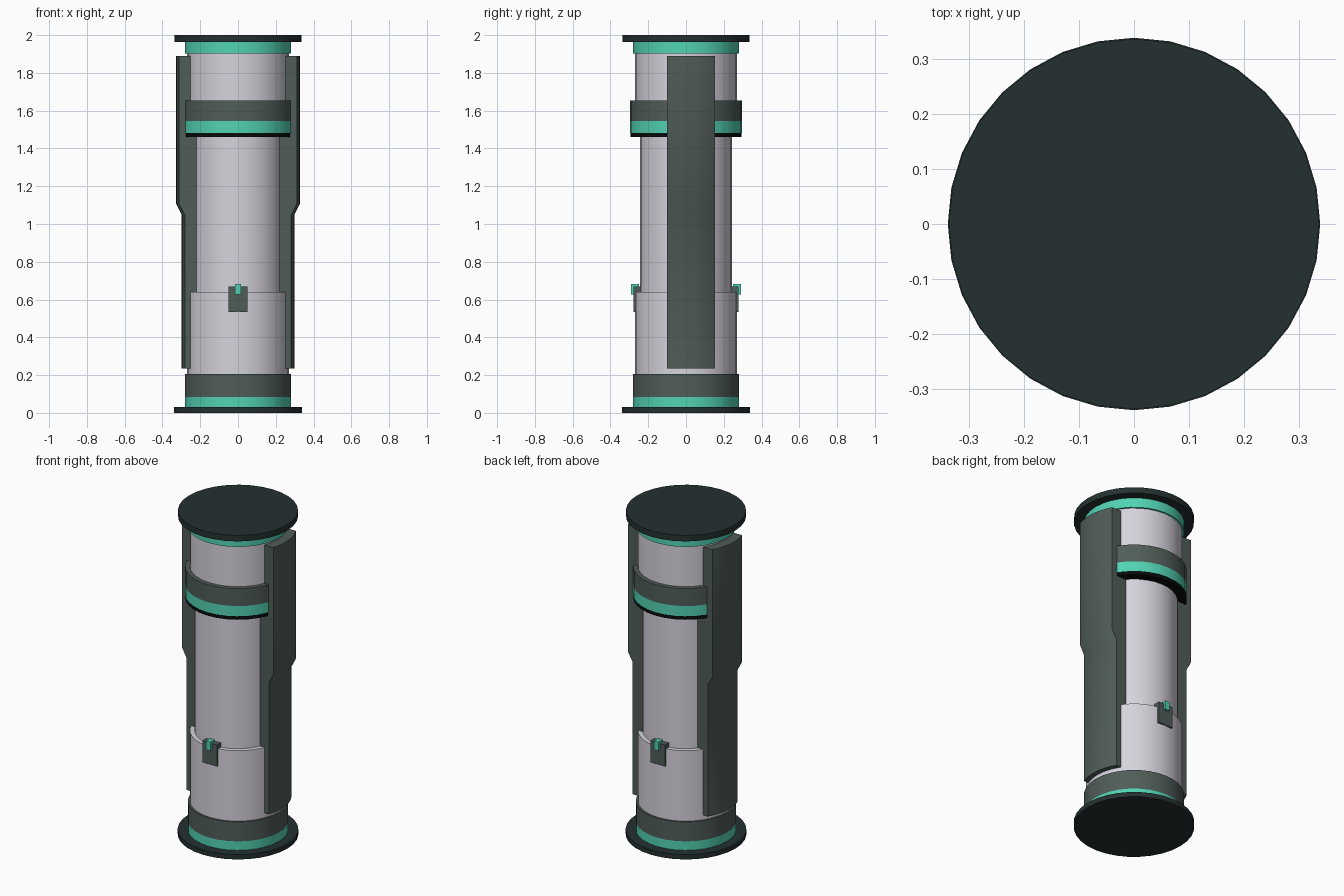
import bpy, bmesh, math

if "Cube" in bpy.data.objects:
    bpy.data.objects.remove(bpy.data.objects["Cube"])

SIDES = 32


def material(name, r, g, b):
    def lin(c):
        c /= 255
        return c / 12.92 if c <= 0.04045 else ((c + 0.055) / 1.055) ** 2.4
    m = bpy.data.materials.new(name)
    m.diffuse_color = (lin(r), lin(g), lin(b), 1)
    m.use_nodes = True
    m.node_tree.nodes["Principled BSDF"].inputs["Base Color"].default_value = m.diffuse_color
    return m


PALE = material("pale grey", 214, 211, 220)
GREY = material("green grey", 80, 93, 88)
TEAL = material("teal", 82, 211, 180)
DARK = material("dark green", 36, 48, 48)
BLACK = material("black", 9, 12, 12)


def finish(name, bm, mat, smooth=True):
    bmesh.ops.recalc_face_normals(bm, faces=bm.faces)
    mesh = bpy.data.meshes.new(name)
    bm.to_mesh(mesh)
    bm.free()
    mesh.materials.append(mat)
    ob = bpy.data.objects.new(name, mesh)
    bpy.context.collection.objects.link(ob)
    if smooth:
        bpy.ops.object.select_all(action='DESELECT')
        ob.select_set(True)
        bpy.context.view_layer.objects.active = ob
        bpy.ops.object.shade_smooth_by_angle(angle=math.radians(30))
    return ob


def mirror(ob, axis):
    mod = ob.modifiers.new("mirror", 'MIRROR')
    mod.use_axis = [i == axis for i in range(3)]
    mod.use_mirror_merge = False


def lathe(name, profile, mat, closed=False):
    """Revolve a (radius, height) profile around z."""
    bm = bmesh.new()
    vs = [bm.verts.new((r, 0, z)) for r, z in profile]
    es = [bm.edges.new(p) for p in zip(vs, vs[1:])]
    if closed:
        es.append(bm.edges.new((vs[-1], vs[0])))
    bmesh.ops.spin(bm, geom=vs + es, cent=(0, 0, 0), axis=(0, 0, 1),
                   angle=math.tau, steps=SIDES, use_duplicate=False)
    bmesh.ops.remove_doubles(bm, verts=bm.verts, dist=1e-5)
    return finish(name, bm, mat)


def disc(name, r, z0, z1):
    lathe(name, [(0, z0), (r, z0), (r, z1), (0, z1)], DARK)


def ring(name, r, z0, z1, mat, inner=0.24):
    lathe(name, [(inner, z0), (r, z0), (r, z1), (inner, z1)], mat, True)


def box(bm, x, y0, y1, z0, z1):
    for v in bmesh.ops.create_cube(bm, size=1)["verts"]:
        v.co = (v.co.x * 2 * x, y0 if v.co.y < 0 else y1, z0 if v.co.z < 0 else z1)


# end discs
disc("base_disc", 0.338, 0, 0.03)
disc("top_disc", 0.336, 1.963, 2.0)

# canister body with a narrower middle
lathe("body", [(0.27, 0.2), (0.27, 0.64), (0.243, 0.64), (0.243, 1.47),
               (0.27, 1.47), (0.27, 1.91)], PALE)

# coloured bands
ring("base_teal_band", 0.281, 0.03, 0.085, TEAL)
ring("base_grey_band", 0.281, 0.085, 0.205, GREY)
ring("collar_black_band", 0.295, 1.46, 1.482, BLACK)
ring("collar_teal_band", 0.296, 1.482, 1.545, TEAL)
ring("collar_grey_band", 0.296, 1.545, 1.653, GREY)
ring("top_teal_band", 0.281, 1.903, 1.963, TEAL)

# curved side panels, thicker in the upper half
bm = bmesh.new()
N = 8
loops = []
for r, z in [(0.236, 0.235), (0.299, 0.235), (0.299, 1.05), (0.327, 1.105),
             (0.327, 1.89), (0.236, 1.89)]:
    row = []
    for i in range(N + 1):
        y = -0.1 + 0.253 * i / N
        row.append(bm.verts.new((math.sqrt(r * r - y * y), y, z)))
    loops.append(row)
for a, b in zip(loops, loops[1:] + loops[:1]):
    for i in range(N):
        bm.faces.new((a[i], a[i + 1], b[i + 1], b[i]))
bm.faces.new([row[0] for row in loops])
bm.faces.new([row[-1] for row in loops])
mirror(finish("side_panel", bm, GREY), 0)

# clips hooked over the body step, front and back
bm = bmesh.new()
box(bm, 0.05, -0.277, -0.238, 0.535, 0.668)
mirror(finish("clip_plate", bm, GREY, False), 1)
bm = bmesh.new()
box(bm, 0.015, -0.291, -0.25, 0.66, 0.682)
box(bm, 0.015, -0.291, -0.272, 0.628, 0.66)
mirror(finish("clip_latch", bm, TEAL, False), 1)
